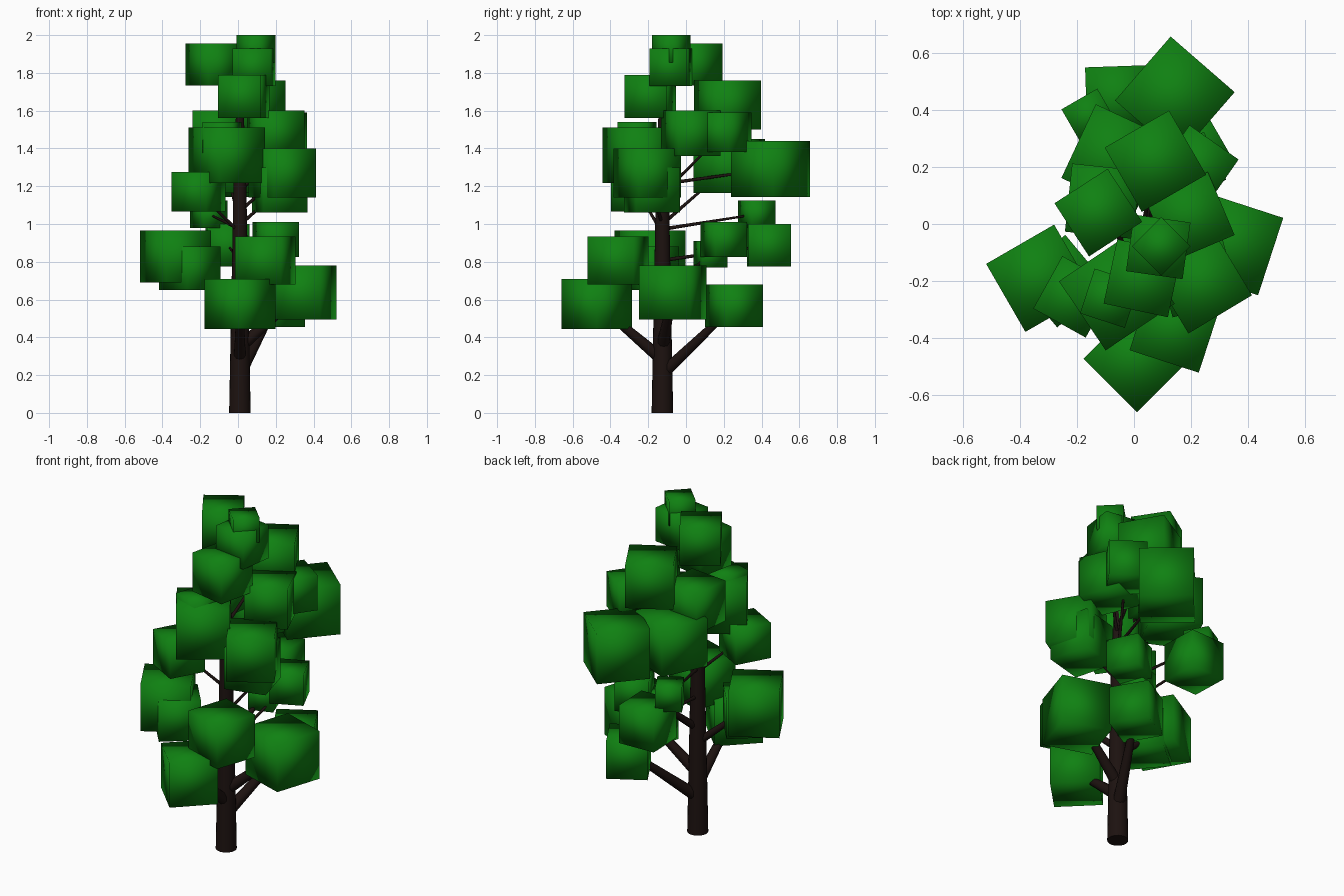
import bpy, bmesh, math
from mathutils import Vector, Matrix

if "Cube" in bpy.data.objects:
    bpy.data.objects.remove(bpy.data.objects["Cube"])


def material(name, rgb):
    m = bpy.data.materials.new(name)
    m.diffuse_color = (*rgb, 1)
    m.use_nodes = True
    m.node_tree.nodes["Principled BSDF"].inputs["Base Color"].default_value = m.diffuse_color
    return m


GREEN = material("leaf_green", (0.005, 0.22, 0.006))
BARK = material("bark_brown", (0.012, 0.006, 0.005))
TX, TY = 0.01, -0.125


def finish(bm, name, mat, smooth_all):
    me = bpy.data.meshes.new(name)
    for f in bm.faces:
        f.smooth = smooth_all or len(f.verts) == 4
    bm.to_mesh(me)
    bm.free()
    ob = bpy.data.objects.new(name, me)
    me.materials.append(mat)
    bpy.context.collection.objects.link(ob)
    return ob


def limb(name, a, b, r1, r2, sides):
    a, b = Vector(a), Vector(b)
    d = b - a
    bm = bmesh.new()
    bmesh.ops.create_cone(bm, cap_ends=True, segments=sides, radius1=r1, radius2=r2, depth=d.length,
                          matrix=Matrix.Translation((a + b) / 2) @ d.to_track_quat('Z', 'Y').to_matrix().to_4x4())
    return finish(bm, name, BARK, False)


def leaf_block(name, x, y, top, size, angle):
    bm = bmesh.new()
    m = Matrix.Translation((x, y, top - size / 2)) @ Matrix.Rotation(math.radians(angle), 4, 'Z')
    bmesh.ops.create_cube(bm, size=size, matrix=m)
    return finish(bm, name, GREEN, True)


# Trunk in two tapering lengths
limb("trunk_lower", (TX, TY, 0), (TX, TY, 1.2), 0.057, 0.034, 20)
limb("trunk_upper", (TX, TY, 1.2), (TX, TY, 1.85), 0.034, 0.012, 20)

# Leaf blocks: x, y, top height, edge length, turn
blocks = [
    (0.01, -0.472, 0.71, 0.265, 45),
    (0.20, 0.255, 0.68, 0.225, 30),
    (0.343, -0.07, 0.78, 0.285, -18),
    (-0.255, -0.20, 0.88, 0.23, 40),
    (-0.33, -0.19, 0.965, 0.275, 30),
    (0.145, -0.36, 0.935, 0.255, -18),
    (0.08, 0.13, 0.91, 0.14, 20),
    (-0.055, 0.44, 1.00, 0.225, 2),
    (0.20, 0.20, 1.01, 0.185, 25),
    (-0.155, 0.375, 1.125, 0.145, 30),
    (-0.21, -0.255, 1.275, 0.21, -29),
    (0.22, -0.18, 1.30, 0.24, 15),
    (0.235, -0.205, 1.40, 0.26, 31),
    (0.143, 0.447, 1.44, 0.297, -41),
    (-0.065, 0.23, 1.45, 0.285, -25),
    (-0.06, -0.24, 1.51, 0.292, 34),
    (-0.085, -0.26, 1.54, 0.165, -18),
    (-0.11, 0.08, 1.60, 0.24, -6),
    (0.22, 0.20, 1.59, 0.21, -35),
    (0.195, 0.025, 1.60, 0.24, 23),
    (0.075, 0.22, 1.76, 0.26, 30),
    (0.03, -0.19, 1.79, 0.23, -12),
    (-0.125, 0.04, 1.955, 0.222, 33),
    (0.085, -0.08, 1.93, 0.2, -8),
    (0.095, -0.078, 2.0, 0.145, 45),
]

# Each block sits on a branch that leaves the trunk below it; far blocks have flat branches
for i, (x, y, top, size, angle) in enumerate(blocks, 1):
    leaf_block(f"leaf_block_{i}", x, y, top, size, angle)
    z = top - size / 2
    dist = math.hypot(x - TX, y - TY)
    start = z - (0.08 if dist > 0.5 else 0.85 * dist)
    r = 0.034 if top < 0.8 else 0.022 if top < 0.97 else 0.01
    limb(f"branch_{i}", (TX, TY, start), (x, y, z), r, r * 0.5, 10)
